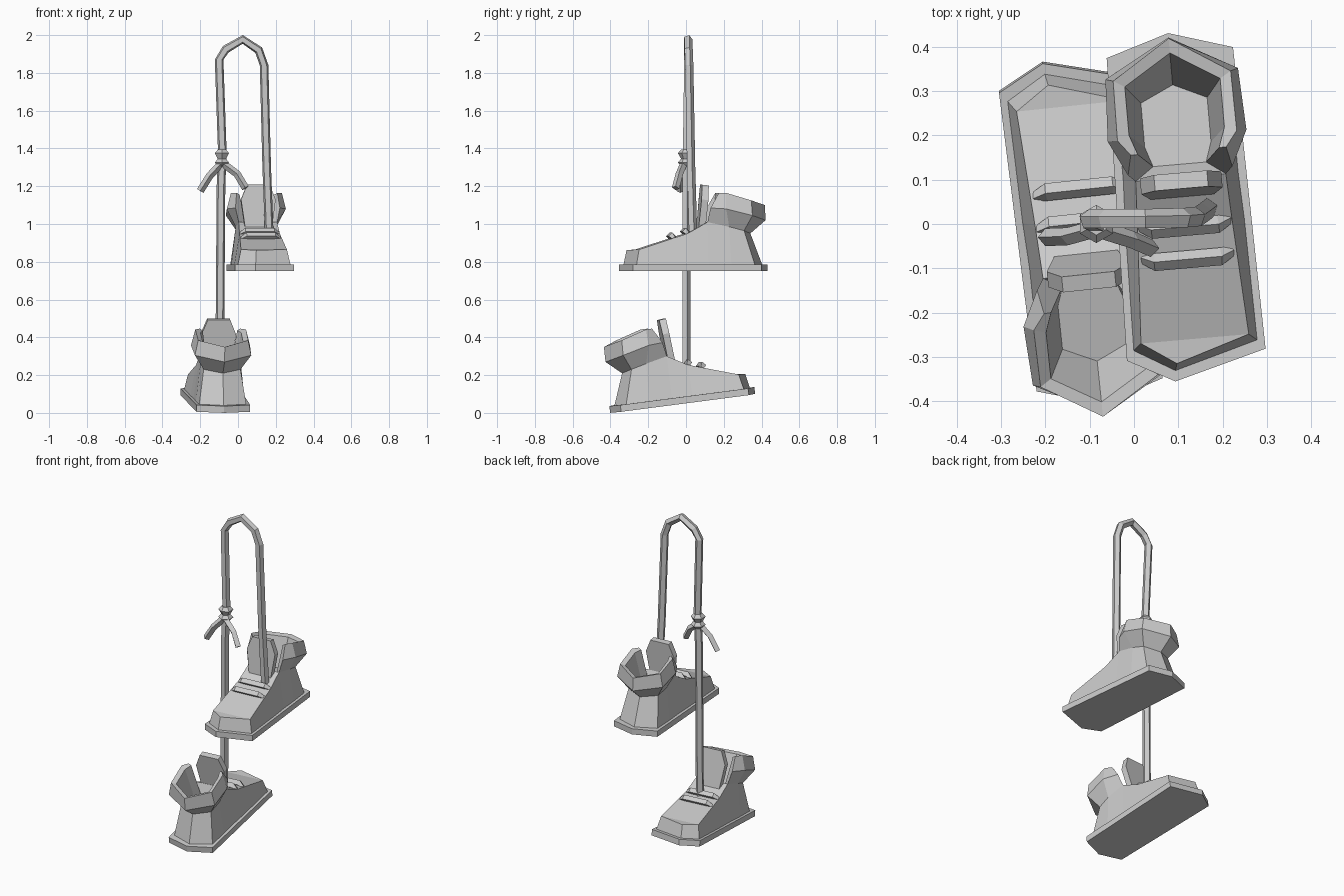
import bpy, bmesh
from math import radians, sin, cos, tau
from mathutils import Matrix, Vector

if "Cube" in bpy.data.objects:
    bpy.data.objects.remove(bpy.data.objects["Cube"])


def make_object(name, bm, mat=None):
    if mat:
        bm.transform(mat)
    bmesh.ops.recalc_face_normals(bm, faces=bm.faces)
    mesh = bpy.data.meshes.new(name)
    bm.to_mesh(mesh)
    bm.free()
    obj = bpy.data.objects.new(name, mesh)
    bpy.context.collection.objects.link(obj)
    return obj


def loft(bm, a, b, closed=False):
    n = len(a)
    for i in range(n if closed else n - 1):
        j = (i + 1) % n
        bm.faces.new((a[i], a[j], b[j], b[i]))


def prism(name, pts, offset, mat):
    """Flat outline pushed along an offset vector."""
    bm = bmesh.new()
    a = [bm.verts.new(p) for p in pts]
    b = [bm.verts.new(Vector(p) + Vector(offset)) for p in pts]
    loft(bm, a, b, True)
    bm.faces.new(a)
    bm.faces.new(b)
    return make_object(name, bm, mat)


def tube(name, path, radii, side, sides=5, mat=None):
    """Low-poly tube; 'side' is a steady reference direction across the path."""
    bm = bmesh.new()
    path = [Vector(p) for p in path]
    if not isinstance(radii, (list, tuple)):
        radii = [radii] * len(path)
    rings = []
    for i, p in enumerate(path):
        t = (path[min(i + 1, len(path) - 1)] - path[max(i - 1, 0)]).normalized()
        u = (Vector(side) - t * t.dot(Vector(side))).normalized()
        v = t.cross(u)
        rings.append([bm.verts.new(p + radii[i] * (u * cos(tau * k / sides) + v * sin(tau * k / sides)))
                      for k in range(sides)])
    for a, b in zip(rings, rings[1:]):
        loft(bm, a, b, True)
    bm.faces.new(rings[0])
    bm.faces.new(rings[-1])
    return make_object(name, bm, mat)


def mirrored(half):
    """Chain from one side to the centre back, then mirrored to the other side."""
    return half + [(-x, y, z) for x, y, z in reversed(half[:-1])]


def shoe(prefix, mat):
    # sole
    outline = [(-.052, -.382), (.157, -.326), (.143, .358), (0, .402), (-.143, .358), (-.157, -.326)]
    prism(prefix + "_sole", [(x, y, 0) for x, y in outline], (0, 0, .036), mat)

    # upper: toe, corner, mid, then the collar chain round the heel
    bm = bmesh.new()

    def ring(pts):
        return [bm.verts.new(p) for p in pts]

    base_half = [(.14, -.305), (.135, -.03), (.13, .08), (.13, .2), (.125, .325), (0, .375)]
    base = ring([(-.05, -.358, .034)] + mirrored([(x, y, .034) for x, y in base_half]))
    waist = ring([(-.045, -.342, .112)] + mirrored(
        [(.122, -.29, .115), (.107, -.03, .2), (.102, .075, .26),
         (.108, .19, .235), (.098, .27, .215), (0, .312, .2)]))
    loft(bm, base, waist, True)
    bm.faces.new(base)
    # vamp
    bm.faces.new((waist[0], waist[1], waist[-1]))
    bm.faces.new((waist[1], waist[2], waist[-2], waist[-1]))
    bm.faces.new((waist[2], waist[3], waist[-3], waist[-2]))
    # padded collar and interior
    chains = [waist[3:-2]]
    for half in (
        [(.118, .09, .335), (.157, .17, .33), (.15, .31, .295), (0, .392, .27)],
        [(.108, .135, .415), (.135, .17, .415), (.133, .305, .375), (0, .39, .35)],
        [(.092, .135, .405), (.108, .18, .4), (.108, .29, .365), (0, .357, .345)],
        [(.06, .105, .2), (.075, .15, .19), (.075, .25, .18), (0, .285, .18)],
    ):
        chains.append(ring(mirrored(half)))
    for a, b in zip(chains, chains[1:]):
        loft(bm, a, b)
    for end in (0, -1):
        bm.faces.new([c[end] for c in chains])
    bm.faces.new(chains[-1])
    bm.faces.new((waist[3], waist[-3], chains[-1][-1], chains[-1][0]))
    make_object(prefix + "_upper", bm, mat)

    # tongue
    tongue = [(.07, .03, .22), (.092, .045, .38), (.06, .05, .458)]
    tongue += [(-x, y, z) for x, y, z in reversed(tongue)]
    prism(prefix + "_tongue", tongue, (0, .036, -.004), mat)

    # cross laces
    for i, (y, z) in enumerate([(-.11, .174), (-.037, .198)]):
        path = [(-.1, y + .01, z - .002), (-.075, y, z + .012), (.075, y, z + .012), (.1, y + .01, z - .002)]
        tube(f"{prefix}_cross_lace_{i + 1}", path, [.012, .02, .02, .012], (0, 0, 1), 4, mat)


# upper shoe, and its mirrored partner tipped toe-up and facing the other way
shoe("upper_shoe", Matrix.Translation((.112, .03, .75)) @ Matrix.Rotation(radians(5), 4, 'Z'))
shoe("lower_shoe", Matrix.Translation((-.115, -.005, .052)) @ Matrix.Rotation(radians(186), 4, 'Z')
     @ Matrix.Rotation(radians(-7.4), 4, 'X') @ Matrix.Diagonal((-1, 1, 1, 1)))

# hanging lace looped over the top
tube("hanging_lace", [(.165, .035, .96), (.152, .025, 1.3), (.138, .015, 1.84), (.11, .012, 1.92),
                      (.025, .01, 1.977), (-.065, .01, 1.925), (-.1, .01, 1.87), (-.083, .003, 1.38),
                      (-.09, 0, 1.2), (-.097, 0, .25)], .024, (0, 1, 0))

# knot and loose ends
tube("knot", [(-.085, 0, z) for z in (1.305, 1.325, 1.345, 1.375, 1.395)],
     [.025, .043, .026, .043, .025], (0, 1, 0), 6)
for name, path in (
    ("loose_end_left", [(-.085, -.01, 1.325), (-.15, -.028, 1.255), (-.2, -.03, 1.175)]),
    ("loose_end_right", [(-.085, -.01, 1.325), (-.005, -.035, 1.265), (.04, -.055, 1.19)]),
):
    tube(name, path, .02, (0, 1, 0), 4)
